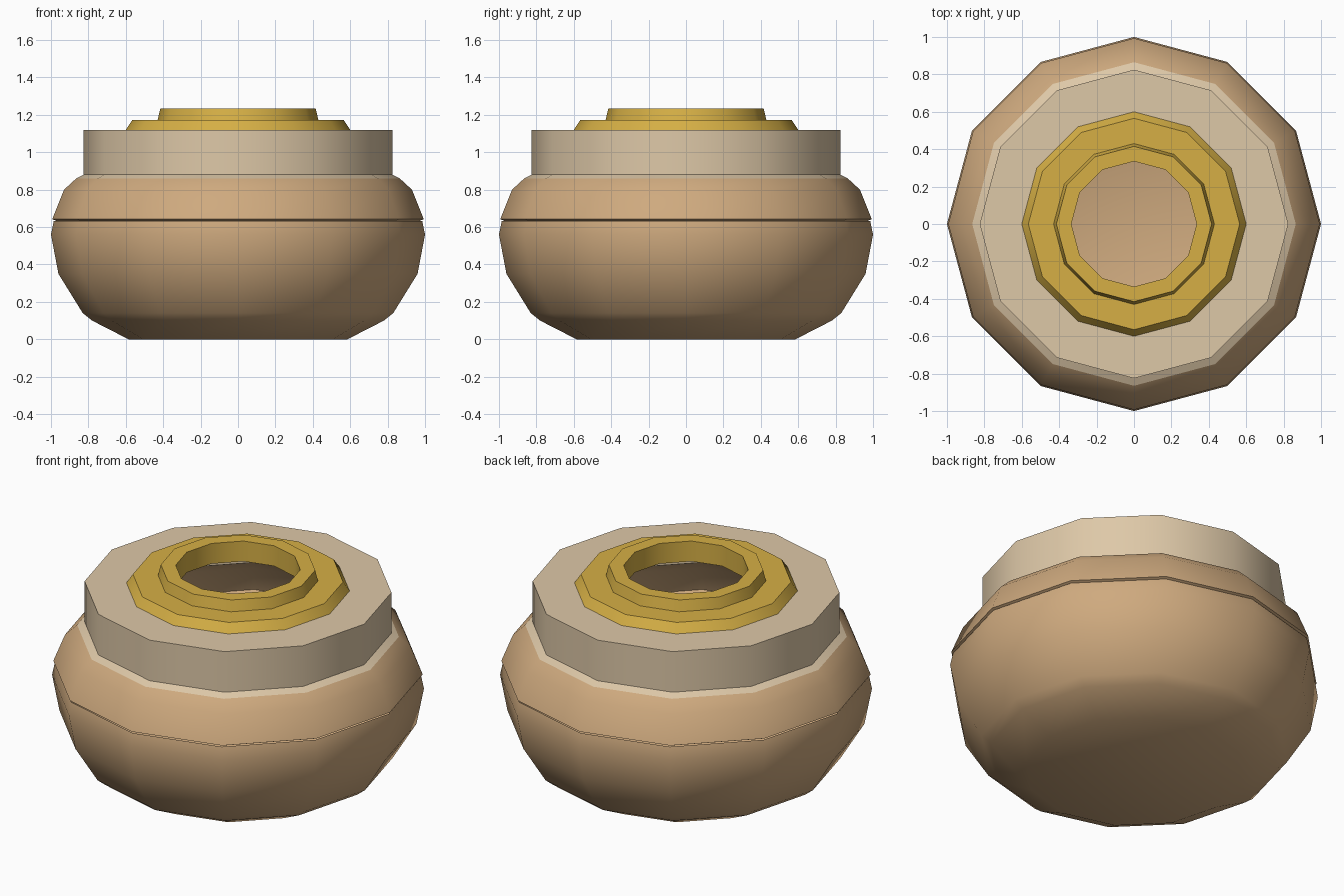
import bpy, bmesh, math

SIDES = 12

cube = bpy.data.objects.get("Cube")
if cube:
    bpy.data.objects.remove(cube, do_unlink=True)


def make_material(name, rgb):
    mat = bpy.data.materials.new(name)
    mat.use_nodes = True
    color = (*rgb, 1.0)
    mat.diffuse_color = color
    mat.node_tree.nodes["Principled BSDF"].inputs["Base Color"].default_value = color
    return mat


tan = make_material("tan", (0.62, 0.40, 0.21))
cream = make_material("cream", (0.73, 0.58, 0.39))
gold = make_material("gold", (0.67, 0.43, 0.06))


def lathe(name, profile, mat, cap_start=False):
    """Spin a (radius, height) profile, listed so that faces point outward."""
    bm = bmesh.new()
    rings = []
    for r, z in profile:
        rings.append([bm.verts.new((r * math.cos(a), r * math.sin(a), z))
                      for a in (math.tau * i / SIDES for i in range(SIDES))])
    for low, high in zip(rings, rings[1:]):
        for i in range(SIDES):
            j = (i + 1) % SIDES
            bm.faces.new((low[i], low[j], high[j], high[i]))
    if cap_start:
        bm.faces.new(rings[0][::-1])
    mesh = bpy.data.meshes.new(name)
    bm.to_mesh(mesh)
    bm.free()
    mesh.materials.append(mat)
    obj = bpy.data.objects.new(name, mesh)
    bpy.context.collection.objects.link(obj)
    bpy.ops.object.select_all(action='DESELECT')
    obj.select_set(True)
    bpy.context.view_layer.objects.active = obj
    bpy.ops.object.shade_smooth_by_angle(angle=math.radians(32))
    return obj


# Rounded hollow bowl with a closed bottom
lathe("lower_bowl", [(0.585, 0), (0.78, 0.10), (0.83, 0.14), (0.96, 0.35),
                     (1.0, 0.56), (0.985, 0.632)], tan, cap_start=True)

# Shoulder that overhangs the bowl with a thin lip
lathe("upper_shoulder", [(0.97, 0.632), (0.993, 0.643), (0.93, 0.80),
                         (0.865, 0.86)], tan)

# Drum collar with a sloped foot and a flat top around the opening
lathe("collar", [(0.865, 0.86), (0.825, 0.88), (0.825, 1.12), (0.335, 1.12)], cream)

# Stepped ring with a straight inner wall
lathe("neck_ring", [(0.60, 1.12), (0.565, 1.172), (0.43, 1.172), (0.415, 1.235),
                    (0.335, 1.235), (0.335, 1.115)], gold)
